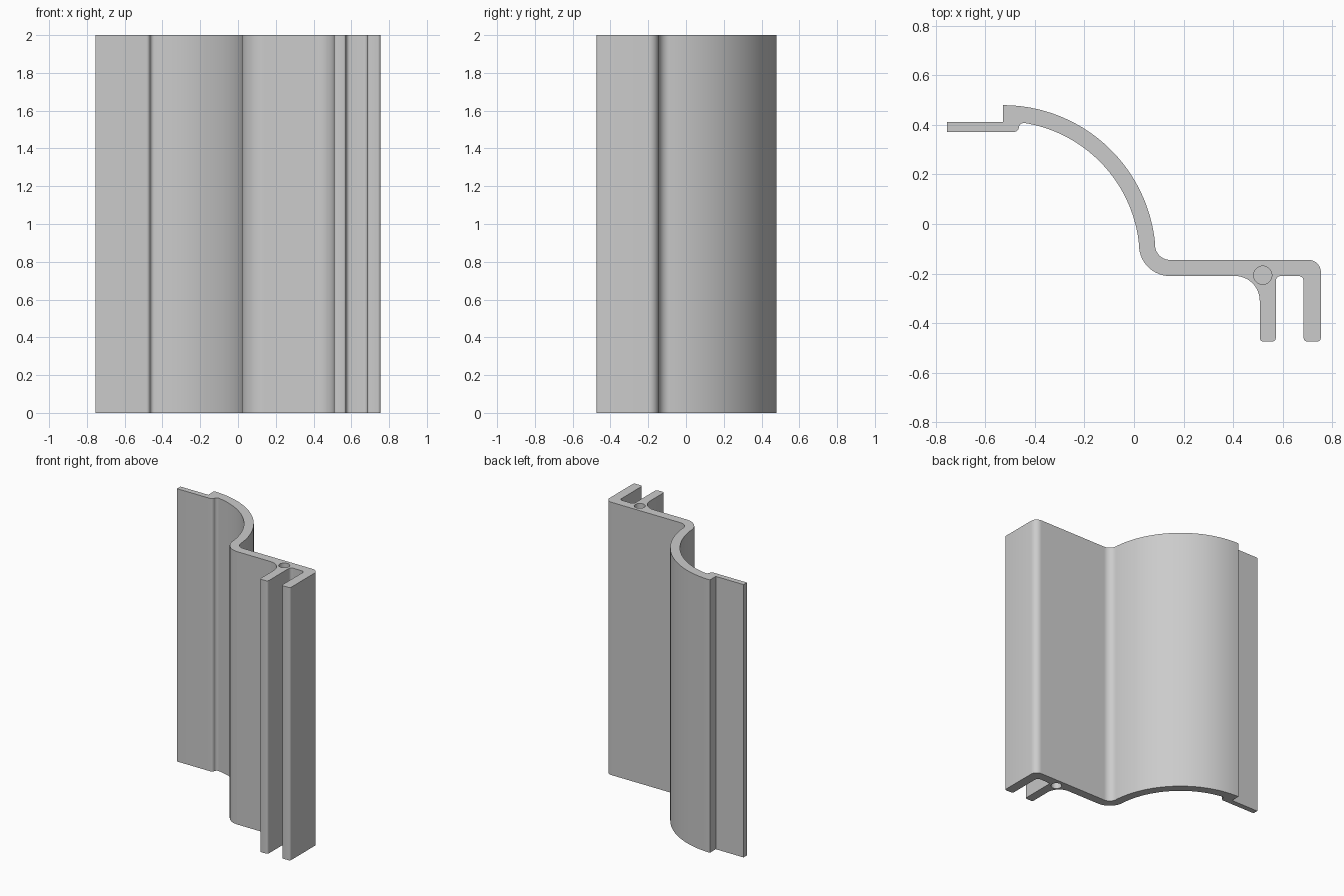
import bpy, bmesh
from math import sin, cos, radians
from mathutils import Matrix

HEIGHT = 2.0

old = bpy.data.objects.get("Cube")
if old:
    bpy.data.objects.remove(old, do_unlink=True)

metal = bpy.data.materials.new("plain_grey")
metal.use_nodes = True
grey = (0.6, 0.6, 0.6, 1)
metal.diffuse_color = grey
metal.node_tree.nodes["Principled BSDF"].inputs["Base Color"].default_value = grey


def arc(cx, cy, r, start, end, steps=6):
    """Points along an arc, angles in degrees."""
    angles = [radians(start + (end - start) * i / steps) for i in range(steps + 1)]
    return [(cx + r * cos(a), cy + r * sin(a)) for a in angles]


def leg_end(left, right, bottom=-0.475, r=0.015):
    """Rounded free end of a leg, from its right side to its left side."""
    return (arc(right - r, bottom + r, r, 0, -90, 4)
            + arc(left + r, bottom + r, r, -90, -180, 4))


def add_object(name, bm):
    mesh = bpy.data.meshes.new(name)
    bmesh.ops.recalc_face_normals(bm, faces=bm.faces)
    bm.to_mesh(mesh)
    bm.free()
    mesh.materials.append(metal)
    obj = bpy.data.objects.new(name, mesh)
    bpy.context.collection.objects.link(obj)
    return obj


# Outline, clockwise: tab, step, large curve, plate, two legs and back
outline = [(-0.755, 0.372), (-0.755, 0.412), (-0.53, 0.412)]
outline += arc(-0.53, -0.138, 0.618, 90, 4.9, 40)       # outer curve
outline += arc(0.145, -0.085, 0.06, 180, 270, 10)       # inside bend
outline += arc(0.705, -0.195, 0.05, 90, 0, 10)          # outer corner
outline += leg_end(0.685, 0.755)
outline += arc(0.665, -0.23, 0.02, 0, 90)               # channel corners
outline += arc(0.593, -0.23, 0.02, 90, 180)
outline += leg_end(0.508, 0.573)
outline += arc(0.408, -0.31, 0.10, 0, 90, 12)           # wide fillet
outline += arc(0.145, -0.085, 0.125, 270, 180, 14)      # outside bend
outline += arc(-0.53, -0.138, 0.553, 5.5, 81, 40)       # inner curve
outline += arc(-0.445, 0.388, 0.02, 95, 180)            # tab root
outline += arc(-0.485, 0.392, 0.02, 0, -90)

# Extruded strip
bm = bmesh.new()
face = bm.faces.new([bm.verts.new((x, y, 0)) for x, y in outline])
result = bmesh.ops.extrude_face_region(bm, geom=[face])
top = [v for v in result["geom"] if isinstance(v, bmesh.types.BMVert)]
bmesh.ops.translate(bm, verts=top, vec=(0, 0, HEIGHT))
strip = add_object("profile_strip", bm)

# Blind screw holes in both ends
bm = bmesh.new()
for z in (0, HEIGHT):
    bmesh.ops.create_cone(bm, cap_ends=True, segments=32, radius1=0.037,
                          radius2=0.037, depth=0.6,
                          matrix=Matrix.Translation((0.52, -0.207, z)))
cutter = add_object("hole_cutter", bm)
cutter.hide_render = True

bpy.ops.object.select_all(action="DESELECT")
strip.select_set(True)
bpy.context.view_layer.objects.active = strip
cut = strip.modifiers.new("screw_holes", "BOOLEAN")
cut.operation = "DIFFERENCE"
cut.solver = "EXACT"
cut.object = cutter
bpy.ops.object.modifier_apply(modifier=cut.name)
bpy.data.objects.remove(cutter, do_unlink=True)
bpy.ops.object.shade_smooth_by_angle(angle=radians(30))
